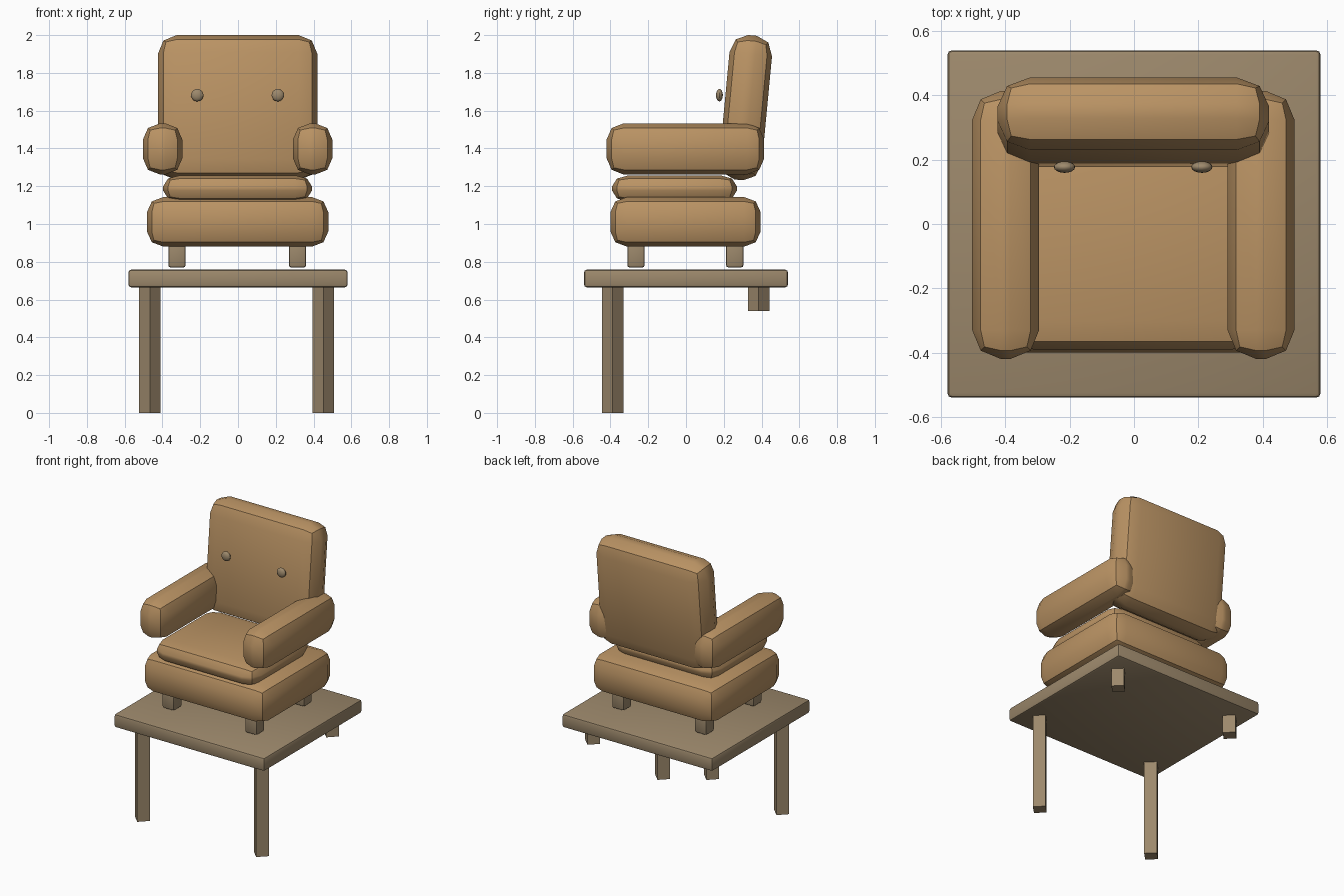
import bpy, bmesh, math
from mathutils import Matrix, Vector

if "Cube" in bpy.data.objects:
    bpy.data.objects.remove(bpy.data.objects["Cube"])


def material(name, color):
    m = bpy.data.materials.new(name)
    m.diffuse_color = (*color, 1)
    m.use_nodes = True
    m.node_tree.nodes["Principled BSDF"].inputs["Base Color"].default_value = m.diffuse_color
    return m


LEATHER = material("tan_leather", (0.491, 0.292, 0.127))
WOOD = material("grey_brown_wood", (0.337, 0.250, 0.150))


def finish(name, bm, mat, smooth=True):
    me = bpy.data.meshes.new(name)
    bm.to_mesh(me)
    bm.free()
    me.materials.append(mat)
    ob = bpy.data.objects.new(name, me)
    bpy.context.collection.objects.link(ob)
    if smooth:
        bpy.ops.object.select_all(action='DESELECT')
        bpy.context.view_layer.objects.active = ob
        ob.select_set(True)
        bpy.ops.object.shade_smooth_by_angle(angle=math.radians(30))
    return ob


def rounded_box(name, lo, hi, radii, mat, tilt=0.0):
    """Box with two-step rounded edges, radius given per axis, tilted about x."""
    size = [h - l for l, h in zip(lo, hi)]
    centre = Vector([(l + h) / 2 for l, h in zip(lo, hi)])
    bm = bmesh.new()
    bmesh.ops.create_cube(bm, size=1)
    # unit radius bevel, then stretched to the wanted radii
    bmesh.ops.scale(bm, vec=[s / r for s, r in zip(size, radii)], verts=bm.verts)
    bmesh.ops.bevel(bm, geom=bm.edges[:], offset=1, offset_type='OFFSET',
                    segments=2, profile=0.5, affect='EDGES')
    bmesh.ops.scale(bm, vec=radii, verts=bm.verts)
    bmesh.ops.transform(bm, verts=bm.verts,
                        matrix=Matrix.Translation(centre) @ Matrix.Rotation(tilt, 4, 'X'))
    return finish(name, bm, mat)


# Table top
rounded_box("table_top", (-0.58, -0.54, 0.665), (0.58, 0.54, 0.758), (0.014,) * 3, WOOD)

# Table legs: square posts turned 45 degrees, the rear pair cut short
for end, y, z0 in (("front", -0.388, 0.0), ("rear", 0.384, 0.54)):
    for side, x in (("left", -0.466), ("right", 0.452)):
        bm = bmesh.new()
        bmesh.ops.create_cone(bm, cap_ends=True, segments=4, radius1=0.057,
                              radius2=0.057, depth=0.68 - z0)
        bmesh.ops.translate(bm, verts=bm.verts, vec=(x, y, (0.68 + z0) / 2))
        finish(f"table_{end}_{side}_leg", bm, WOOD, smooth=False)

# Short chair feet
for end, y in (("front", -0.265), ("rear", 0.258)):
    for side, x in (("left", -0.323), ("right", 0.315)):
        rounded_box(f"chair_{end}_{side}_foot", (x - 0.046, y - 0.046, 0.77),
                    (x + 0.046, y + 0.046, 0.92), (0.012,) * 3, WOOD)

# Upholstered base and seat cushion
rounded_box("chair_base", (-0.482, -0.40, 0.88), (0.478, 0.395, 1.143),
            (0.088, 0.088, 0.08), LEATHER)
rounded_box("seat_cushion", (-0.397, -0.392, 1.118), (0.392, 0.27, 1.258),
            (0.09, 0.09, 0.06), LEATHER)

# Armrests
for side, x in (("left", -0.399), ("right", 0.395)):
    rounded_box(f"{side}_armrest", (x - 0.104, -0.42, 1.262), (x + 0.104, 0.414, 1.533),
                (0.09, 0.09, 0.085), LEATHER)

# Backrest leaning backwards
rounded_box("backrest", (-0.424, 0.203, 1.232), (0.42, 0.429, 2.0),
            (0.1, 0.09, 0.1), LEATHER, tilt=-math.radians(5.4))

# Buttons in front of the backrest
for side, x in (("left", -0.216), ("right", 0.211)):
    bm = bmesh.new()
    bmesh.ops.create_uvsphere(bm, u_segments=16, v_segments=10, radius=1)
    bmesh.ops.scale(bm, vec=(0.033, 0.018, 0.033), verts=bm.verts)
    bmesh.ops.translate(bm, verts=bm.verts, vec=(x, 0.177, 1.682))
    finish(f"{side}_button", bm, WOOD)
